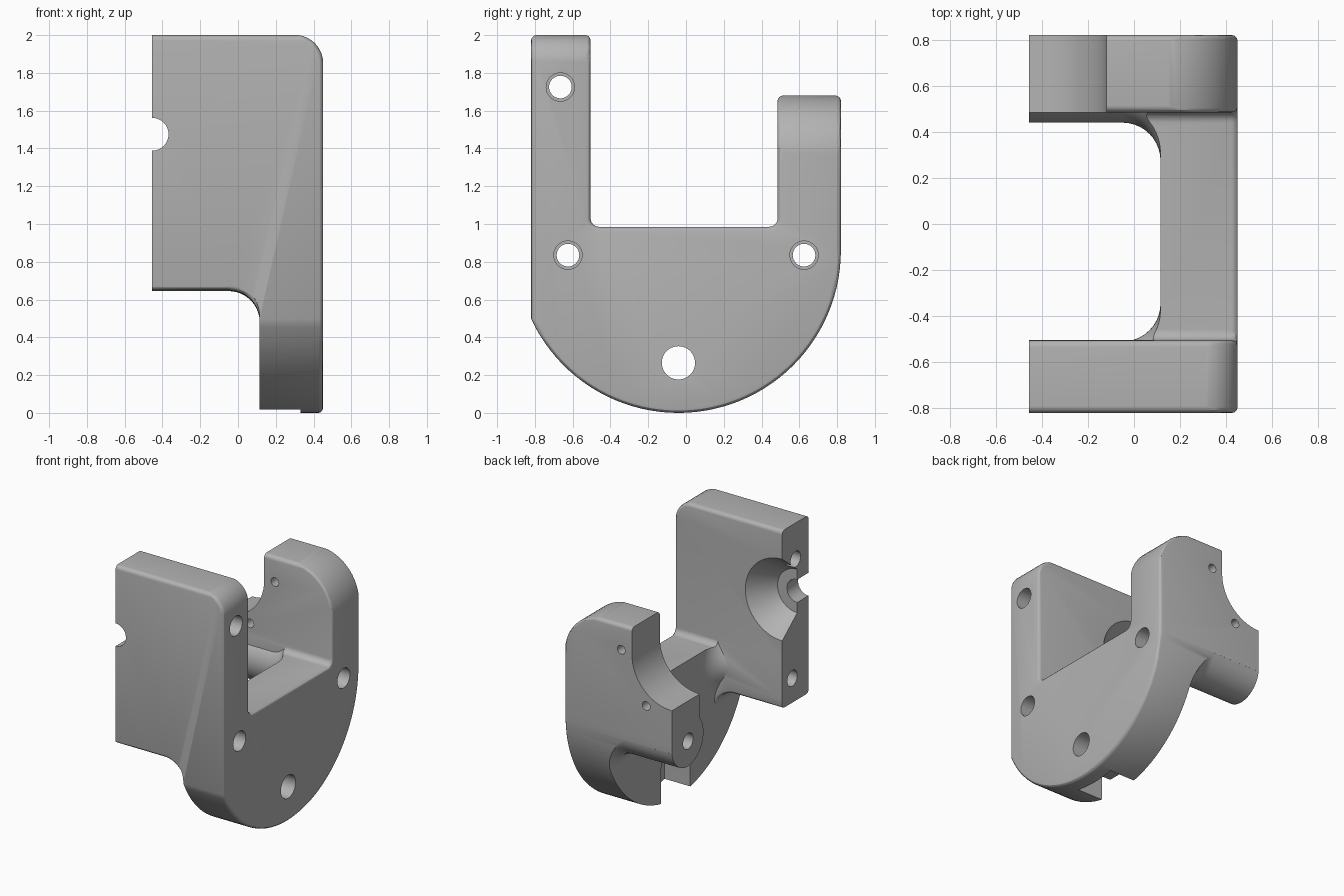
import bpy, bmesh
from math import sin, cos, pi, radians
from mathutils import Vector

cube = bpy.data.objects.get("Cube")
if cube:
    bpy.data.objects.remove(cube, do_unlink=True)

grey = bpy.data.materials.new("machined grey")
grey.use_nodes = True
grey.diffuse_color = (0.45, 0.45, 0.45, 1)
grey.node_tree.nodes["Principled BSDF"].inputs["Base Color"].default_value = grey.diffuse_color


def rounded(points, steps=10):
    """Round each (a, b, radius) corner of a closed outline."""
    out = []
    for i, (a, b, r) in enumerate(points):
        p = Vector((a, b))
        if not r:
            out.append(p)
            continue
        u = (Vector(points[i - 1][:2]) - p).normalized()
        v = (Vector(points[(i + 1) % len(points)][:2]) - p).normalized()
        half = u.angle(v) / 2
        centre = p + (u + v).normalized() * (r / sin(half))
        reach = r * cos(half) / sin(half)
        s, e = p + u * reach - centre, p + v * reach - centre
        sweep = pi - 2 * half
        for k in range(steps + 1):
            t = k / steps
            out.append(centre + (s * sin((1 - t) * sweep) + e * sin(t * sweep)) / sin(sweep))
    return out


def finish(name, bm):
    bmesh.ops.recalc_face_normals(bm, faces=bm.faces)
    mesh = bpy.data.meshes.new(name)
    bm.to_mesh(mesh)
    bm.free()
    mesh.materials.append(grey)
    ob = bpy.data.objects.new(name, mesh)
    bpy.context.collection.objects.link(ob)
    return ob


def apply(ob, mod):
    bpy.context.view_layer.objects.active = ob
    bpy.ops.object.modifier_apply(modifier=mod.name)


def prism(name, outline, axis, lo, hi, bevel=0):
    """Extrude an outline along x (outline is y, z) or y (outline is x, z)."""
    bm = bmesh.new()
    place = (lambda p, d: (d, p[0], p[1])) if axis == "x" else (lambda p, d: (p[0], d, p[1]))
    face = bm.faces.new([bm.verts.new(place(p, lo)) for p in outline])
    new = bmesh.ops.extrude_face_region(bm, geom=[face])["geom"]
    shift = Vector((hi - lo, 0, 0)) if axis == "x" else Vector((0, hi - lo, 0))
    bmesh.ops.translate(bm, vec=shift, verts=[g for g in new if isinstance(g, bmesh.types.BMVert)])
    ob = finish(name, bm)
    if bevel:
        mod = ob.modifiers.new("edge_round", "BEVEL")
        mod.width, mod.segments = bevel, 3
        mod.limit_method, mod.angle_limit = "ANGLE", radians(40)
        apply(ob, mod)
    return ob


def lathe(name, profile, axis, c, sides=48):
    """Turn (distance, radius) pairs about an x or y axis through c."""
    bm = bmesh.new()
    rings = []
    for d, r in profile:
        ring = []
        for k in range(sides):
            a, b = c[0] + r * cos(2 * pi * k / sides), c[1] + r * sin(2 * pi * k / sides)
            ring.append(bm.verts.new((d, a, b) if axis == "x" else (a, d, b)))
        rings.append(ring)
    for p, q in zip(rings, rings[1:]):
        for k in range(sides):
            n = (k + 1) % sides
            bm.faces.new((p[k], p[n], q[n], q[k]))
    bm.faces.new(rings[0])
    bm.faces.new(rings[-1])
    return finish(name, bm)


def combine(ob, other, operation):
    mod = ob.modifiers.new("join", "BOOLEAN")
    mod.operation, mod.solver, mod.object = operation, "EXACT", other
    apply(ob, mod)
    bpy.data.objects.remove(other, do_unlink=True)


def box(name, x0, x1, y0, y1, z0, z1):
    return prism(name, [(x0, z0), (x1, z0), (x1, z1), (x0, z1)], "y", y0, y1)


END = -0.455     # split face of the bracket
FAR = -0.6       # overshoot trimmed off at the end
PIVOT = (END, 1.475)

# Side plate
bracket = box("bracket", 0.115, 0.5, -0.9, 0.9, -0.1, 1.1)

# Front wall
front = rounded([(FAR, 2.001, 0), (0.451, 2.001, 0.15), (0.451, 0.3, 0),
                 (0.115, 0.3, 0), (0.115, 0.65, 0.165), (FAR, 0.65, 0)])
combine(bracket, prism("front_wall", front, "y", -0.821, -0.504, 0.027), "UNION")

# Rear arm
rear = rounded([(FAR, 1.681, 0), (0.451, 1.681, 0.33), (0.451, 0.8, 0), (FAR, 0.8, 0)], 16)
combine(bracket, prism("rear_arm", rear, "y", 0.484, 0.821, 0.02), "UNION")

# Flared bosses blending the arms into the side plate
flare = [(FAR, 0.19)]
for k in range(11):
    a = k / 10 * pi / 2
    flare.append((-0.05 + 0.165 * sin(a), 0.355 - 0.165 * cos(a)))
flare.append((0.2, 0.355))
combine(bracket, lathe("rear_boss", flare, "x", (0.63, 0.835), 64), "UNION")
combine(bracket, lathe("front_boss", flare, "x", (-0.7, 0.842), 64), "UNION")

# Overall side outline: two uprights over a round belly
belly = [(-0.04 + 0.86 * cos(radians(-155.1 * k / 48)),
          0.86 + 0.86 * sin(radians(-155.1 * k / 48)), 0) for k in range(49)]
side = rounded([(-0.82, 2, 0.03), (-0.505, 2, 0.03), (-0.505, 0.985, 0.045),
                (0.485, 0.985, 0.045), (0.485, 1.68, 0.03), (0.82, 1.68, 0.03)] + belly, 6)
combine(bracket, prism("side_outline", side, "x", -0.7, 0.45, 0.025), "INTERSECT")

# Half-round clearance in the rear arm
arc = [(PIVOT[0] + 0.335 * cos(radians(-6 * k)), PIVOT[1] + 0.335 * sin(radians(-6 * k)))
       for k in range(31)]
clearance = [(-0.8, 1.9), (-0.12, 1.9)] + arc
combine(bracket, prism("arm_clearance", clearance, "y", 0.3, 1), "DIFFERENCE")

# Conical seat and bore in the front wall
seat = [(-1, 0.087), (-0.685, 0.087), (-0.685, 0.165), (-0.505, 0.31), (-0.4, 0.31)]
combine(bracket, lathe("bore_cutter", seat, "y", PIVOT, 64), "DIFFERENCE")

# Bolt holes with wider mouths
for y, z in ((-0.665, 1.725), (-0.625, 0.835), (0.625, 0.835)):
    bolt = [(-0.8, 0.06), (0.1, 0.06), (0.1, 0.075), (0.6, 0.075)]
    combine(bracket, lathe("bolt_cutter", bolt, "x", (y, z), 32), "DIFFERENCE")

# Lower hole and the open-ended pocket behind it
combine(bracket, lathe("lower_hole_cutter", [(-0.2, 0.088), (0.6, 0.088)], "x", (-0.04, 0.265)),
        "DIFFERENCE")
pocket = [(-0.04 + 0.175 * cos(pi * k / 24), 0.265 + 0.175 * sin(pi * k / 24)) for k in range(25)]
pocket += [(-0.215, -0.2), (0.135, -0.2)]
combine(bracket, prism("pocket_cutter", pocket, "x", -0.1, 0.33), "DIFFERENCE")

# Small pin holes through the rear arm
for x, z in ((-0.03, 1.49), (-0.24, 1.12)):
    combine(bracket, lathe("pin_cutter", [(0.3, 0.033), (1, 0.033)], "y", (x, z), 24), "DIFFERENCE")

# Flat split face
combine(bracket, box("end_trim", -1, END, -1, 1, -0.5, 2.5), "DIFFERENCE")

bpy.ops.object.select_all(action="DESELECT")
bracket.select_set(True)
bpy.context.view_layer.objects.active = bracket
bpy.ops.object.shade_smooth_by_angle(angle=radians(30))
